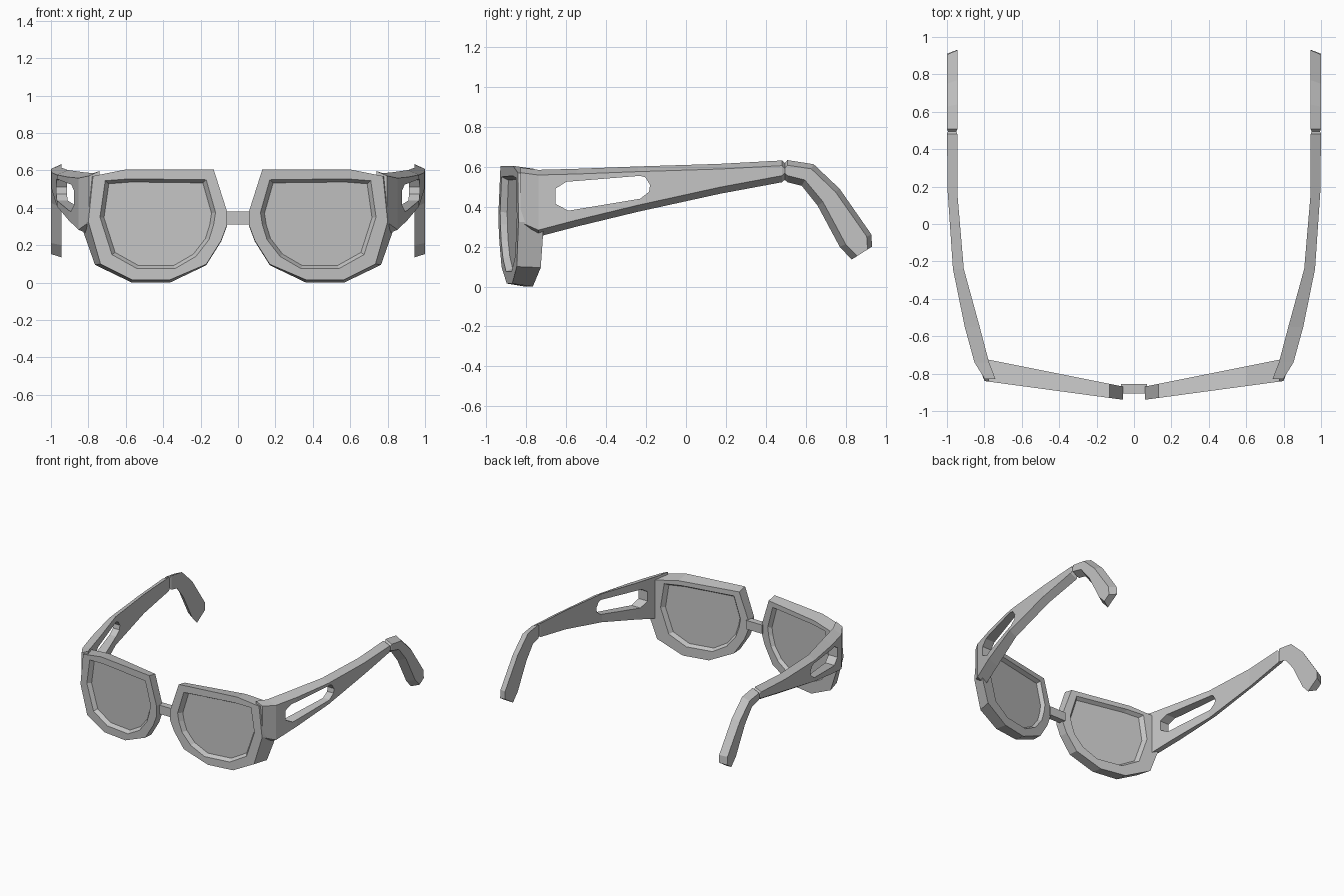
import bpy, bmesh
from mathutils import Vector

cube = bpy.data.objects.get("Cube")
if cube:
    bpy.data.objects.remove(cube, do_unlink=True)

grey = bpy.data.materials.new("matte_grey")
grey.use_nodes = True
grey.diffuse_color = (0.55, 0.55, 0.55, 1)
grey.node_tree.nodes["Principled BSDF"].inputs["Base Color"].default_value = (0.55, 0.55, 0.55, 1)


def loft(name, rings):
    """Closed solid skinned through rings of equal point count."""
    bm = bmesh.new()
    loops = [[bm.verts.new(p) for p in ring] for ring in rings]
    n = len(loops[0])
    for a, b in zip(loops, loops[1:]):
        for i in range(n):
            j = (i + 1) % n
            bm.faces.new((a[i], a[j], b[j], b[i]))
    bm.faces.new(loops[0])
    bm.faces.new(loops[-1])
    bmesh.ops.recalc_face_normals(bm, faces=bm.faces)
    mesh = bpy.data.meshes.new(name)
    bm.to_mesh(mesh)
    bm.free()
    mesh.materials.append(grey)
    obj = bpy.data.objects.new(name, mesh)
    bpy.context.collection.objects.link(obj)
    return obj


def apply_modifier(obj, kind, **settings):
    mod = obj.modifiers.new(kind.title(), kind)
    for key, value in settings.items():
        setattr(mod, key, value)
    bpy.context.view_layer.objects.active = obj
    bpy.ops.object.modifier_apply(modifier=mod.name)


# Rim outline and lens opening, seen from the front (x, z)
outline = [(.13, .605), (.60, .605), (.775, .57), (.80, .325), (.735, .10), (.567, .015),
           (.364, .015), (.17, .098), (.09, .225), (.058, .31), (.06, .385)]
opening = [(.17, .55), (.58, .555), (.71, .545), (.738, .35), (.674, .15), (.54, .075),
           (.337, .075), (.225, .14), (.155, .23), (.13, .31), (.12, .375)]
lens = [(.43 + (x - .43) * .93, .31 + (z - .31) * .93) for x, z in opening]


# The back outline flares outward and drops a little
def flare(x, z):
    out = max(0, x - .6)
    return x + out * .22, z - (.015 if z < .05 or z > .5 else .005)


# Front and back planes sweep backward toward the temples
def front(points, depth=0):
    return [(x, -.93 + .135 * (x - .13) + depth, z) for x, z in points]


def back(points, depth=0):
    return [(x, -.855 + .2 * (x - .13) - depth, z) for x, z in points]


frames = loft("lens_frames", [
    front(lens, .032), front(opening), front(outline),
    back([flare(x, z) for x, z in outline]), back(opening), back(lens, .028)])
apply_modifier(frames, "MIRROR")

# Nose bridge
loft("nose_bridge", [[(x, y, z) for y, z in
                      ((-.905, .31), (-.855, .31), (-.855, .38), (-.905, .38))]
                     for x in (-.07, .07)])

# Temple arms: top y, z; bottom y, z; outer x; inner x
stations = [(-.83, .597, -.83, .29, .797, .74), (-.74, .585, -.74, .25, .853, .775),
            (-.55, .59, -.55, .30, .905, .825), (-.24, .602, -.24, .375, .968, .91),
            (.17, .615, .17, .465, .996, .945), (.482, .632, .482, .523, 1, .945),
            (.495, .618, .495, .535, .995, .95), (.508, .634, .508, .523, 1, .943),
            (.64, .613, .58, .505, 1, .943), (.77, .49, .66, .405, 1, .943),
            (.93, .26, .77, .20, 1, .943), (.932, .20, .83, .135, 1, .943)]


# Cross-section is taller on the inner side than on the outer
def section(yt, zt, yb, zb, outer, inner):
    top, bottom = Vector((0, yt, zt)), Vector((0, yb, zb))
    down = (bottom - top).normalized()
    ox, ix = Vector((outer, 0, 0)), Vector((inner, 0, 0))
    return [top + ix, bottom + ix, bottom + ox - down * .033, top + ox + down * .026]


temples = loft("temple_arms", [section(*s) for s in stations])

# Window cut through each arm
window = [(-.60, .525), (-.23, .555), (-.205, .548), (-.18, .51), (-.185, .475),
          (-.23, .44), (-.59, .38), (-.655, .415), (-.655, .49)]
cutter = loft("window_cutter", [[(x, y, z) for y, z in window] for x in (.7, 1.2)])
cutter.hide_render = True
apply_modifier(temples, "BOOLEAN", object=cutter, operation="DIFFERENCE", solver="EXACT")
bpy.data.objects.remove(cutter, do_unlink=True)
apply_modifier(temples, "MIRROR")
